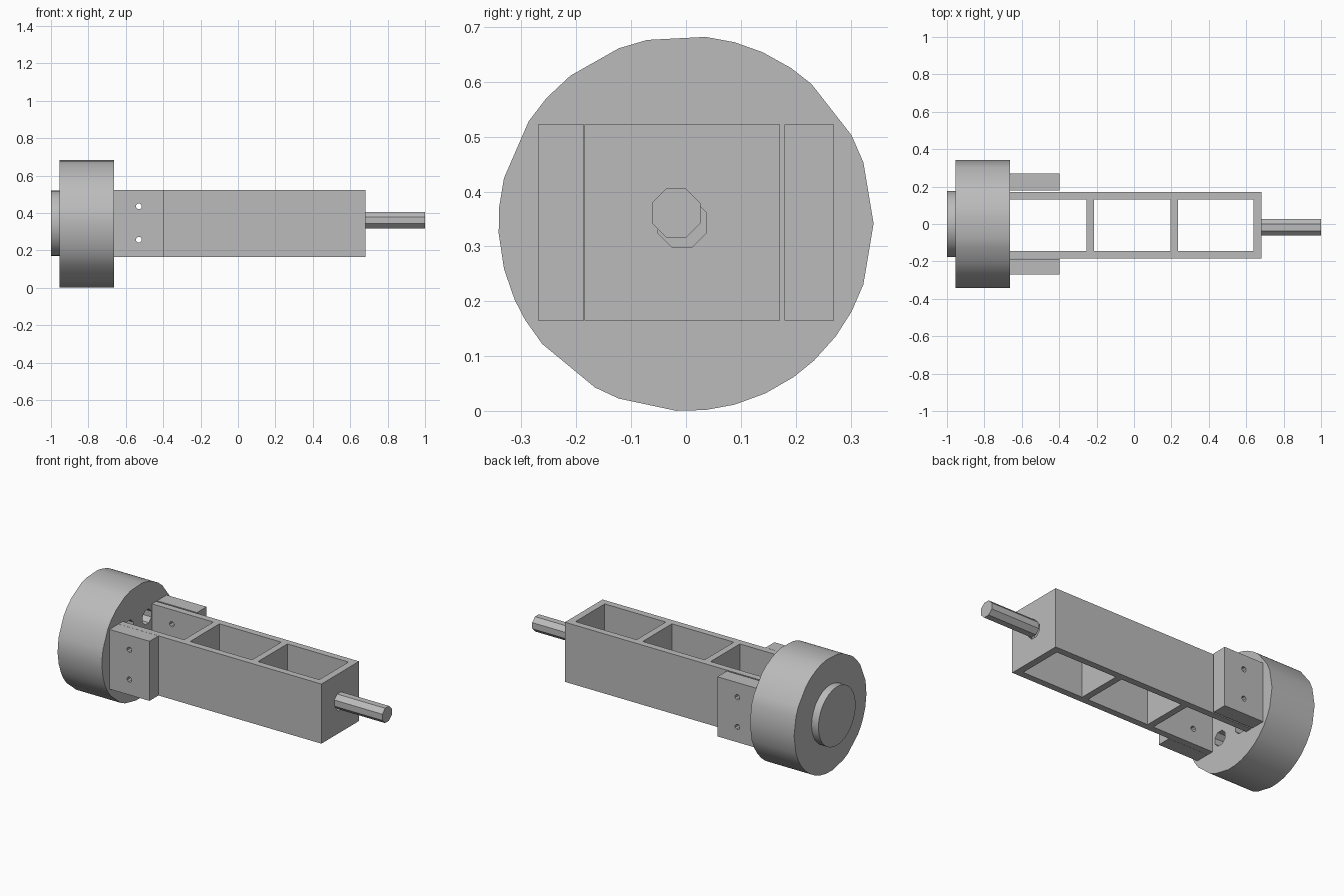
import bpy, bmesh, math
from mathutils import Vector

old = bpy.data.objects.get("Cube")
if old:
    bpy.data.objects.remove(old, do_unlink=True)

# Single grey material
grey = bpy.data.materials.new("plain_grey")
grey.use_nodes = True
colour = (0.5, 0.5, 0.5, 1)
grey.diffuse_color = colour
grey.node_tree.nodes["Principled BSDF"].inputs["Base Color"].default_value = colour


def prism(name, outline, lo, hi, axis=0):
    """Extrude a 2D outline along x (axis 0: y,z points) or y (axis 1: x,z points)."""
    bm = bmesh.new()
    place = (lambda a, b: (lo, a, b)) if axis == 0 else (lambda a, b: (a, lo, b))
    face = bm.faces.new([bm.verts.new(place(a, b)) for a, b in outline])
    shift = Vector((0, 0, 0))
    shift[axis] = hi - lo
    new = bmesh.ops.extrude_face_region(bm, geom=[face])["geom"]
    bmesh.ops.translate(bm, vec=shift, verts=[v for v in new if isinstance(v, bmesh.types.BMVert)])
    bmesh.ops.recalc_face_normals(bm, faces=bm.faces)
    mesh = bpy.data.meshes.new(name)
    bm.to_mesh(mesh)
    bm.free()
    mesh.materials.append(grey)
    obj = bpy.data.objects.new(name, mesh)
    bpy.context.collection.objects.link(obj)
    return obj


def box(name, x, y, z):
    return prism(name, [(y[0], z[0]), (y[1], z[0]), (y[1], z[1]), (y[0], z[1])], *x)


def ring(cy, cz, r, angles):
    return [(cy + r * math.cos(math.radians(a)), cz + r * math.sin(math.radians(a))) for a in angles]


def regular(n, turn=0):
    return [turn + 360 * i / n for i in range(n)]


def select(obj):
    bpy.ops.object.select_all(action="DESELECT")
    obj.select_set(True)
    bpy.context.view_layer.objects.active = obj


def cut(obj, cutter):
    cutter.hide_render = True
    mod = obj.modifiers.new("cut", "BOOLEAN")
    mod.operation = "DIFFERENCE"
    mod.solver = "EXACT"
    mod.object = cutter
    select(obj)
    bpy.ops.object.modifier_apply(modifier=mod.name)
    bpy.data.objects.remove(cutter, do_unlink=True)


def smooth(obj):
    select(obj)
    bpy.ops.object.shade_smooth_by_angle(angle=math.radians(30))


OCT = regular(8, 22.5)
Z = (0.165, 0.522)

# Drum with an uneven faceted rim
rim = [0, 19, 28, 48, 56, 66, 75, 84, 102, 111, 128, 138, 147, 166, 175, 183,
       194, 204, 211, 220, 241, 249, 267, 276, 285, 295, 305, 313, 323, 332, 341]
drum = prism("drum", ring(0, 0.342, 0.342, rim), -0.955, -0.662)
for sy in (-1, 1):
    for sz in (-1, 1):
        hole = ring(sy * 0.085, 0.342 + sz * 0.12, 0.045, OCT)
        cut(drum, prism("socket_cutter", hole, -0.8, -0.6))
smooth(drum)

# Hub cap on the outer drum face
smooth(prism("hub_cap", ring(0, 0.345, 0.176, regular(28)), -1, -0.955))

# Ladder-shaped frame: a solid beam with three bays, the first open at the drum end
frame = box("frame", (-0.662, 0.682), (-0.185, 0.171), Z)
for bay in ((-0.7, -0.255), (-0.215, 0.195), (0.235, 0.64)):
    cut(frame, box("bay_cutter", bay, (-0.145, 0.131), (0, 0.7)))
cut(frame, prism("shaft_hole_cutter", ring(-0.007, 0.343, 0.048, OCT), 0.6, 0.75))

# Side brackets
front_bracket = box("front_bracket", (-0.662, -0.397), (-0.27, -0.186), Z)
back_bracket = box("back_bracket", (-0.662, -0.397), (0.18, 0.27), Z)

# Screw holes straight through brackets and frame walls
for part in (frame, front_bracket, back_bracket):
    for z in (0.257, 0.435):
        cut(part, prism("screw_cutter", ring(-0.53, z, 0.016, OCT), -0.4, 0.4, axis=1))

# Output shaft, slightly off the hole centre
prism("output_shaft", ring(-0.018, 0.361, 0.048, OCT), 0.675, 1)
